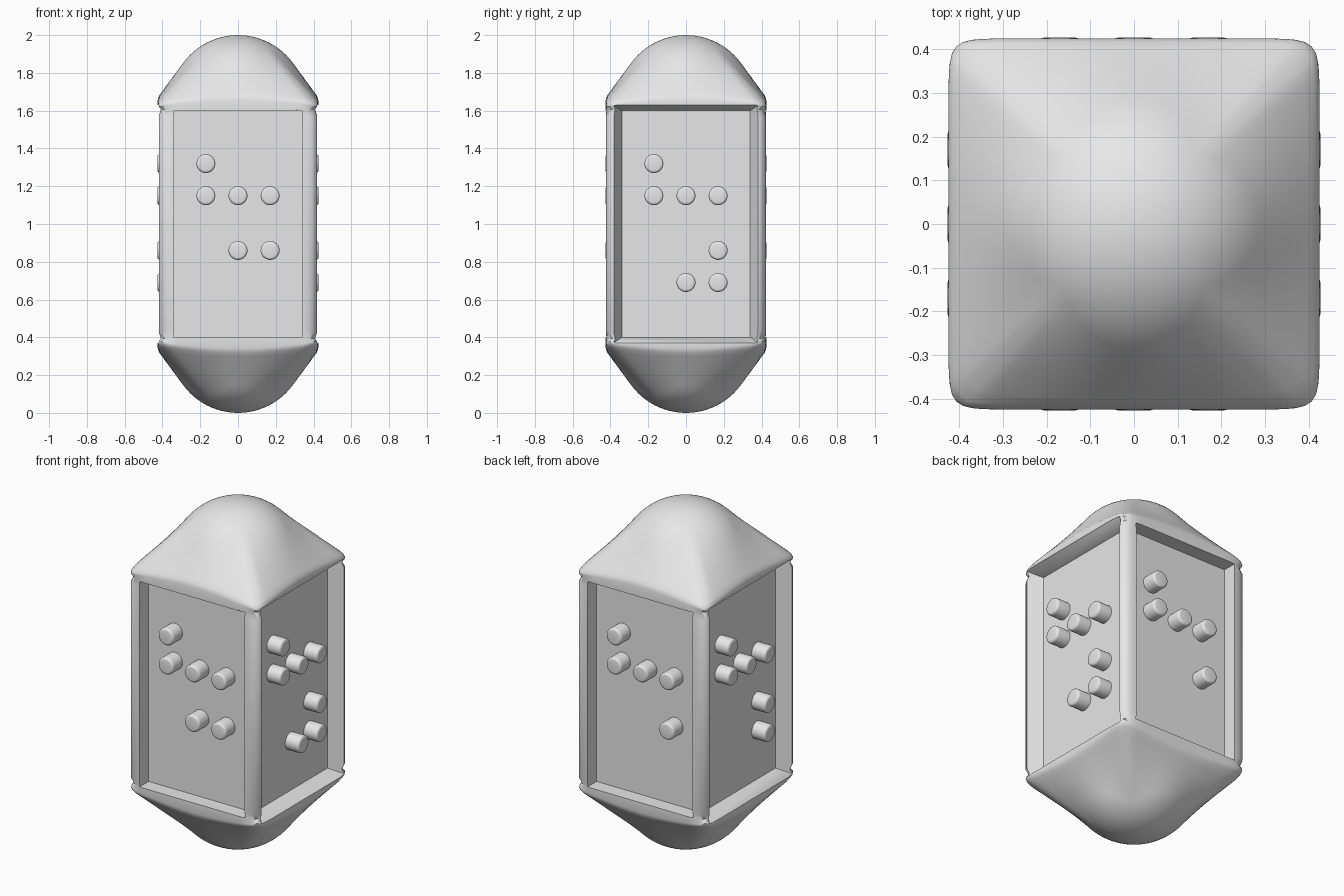
import bpy, bmesh, math
from mathutils import Matrix, Vector

cube = bpy.data.objects.get("Cube")
if cube:
    bpy.data.objects.remove(cube, do_unlink=True)

grey = bpy.data.materials.new("plain_grey")
grey.use_nodes = True
grey.diffuse_color = (0.8, 0.8, 0.8, 1)
grey.node_tree.nodes["Principled BSDF"].inputs["Base Color"].default_value = (0.8, 0.8, 0.8, 1)

HALF = 0.425      # half width of the body
PANEL = 0.34      # panel depth and half width
SPHERE = 0.36     # radius of the domed ends
STEPS = 192


def finish(name, bm):
    mesh = bpy.data.meshes.new(name)
    bmesh.ops.recalc_face_normals(bm, faces=bm.faces)
    bm.to_mesh(mesh)
    bm.free()
    mesh.materials.append(grey)
    obj = bpy.data.objects.new(name, mesh)
    bpy.context.collection.objects.link(obj)
    return obj


def activate(obj):
    bpy.ops.object.select_all(action='DESELECT')
    obj.select_set(True)
    bpy.context.view_layer.objects.active = obj


def half_profile(angle):
    """Radius and height from the dome top down to the post, in one direction."""
    c, s = abs(math.cos(angle)), abs(math.sin(angle))
    radius = HALF / (c ** 16 + s ** 16) ** (1 / 16)
    ratio = min(c, s) / max(c, s)
    corner = max(0, (ratio - 0.75) / 0.25)
    rim = 1.67 - 0.035 * ratio ** 2
    centre = 2 - SPHERE
    # the slope leaves the sphere where it is tangent to it
    reach = math.hypot(radius, rim - centre)
    turn = math.atan2(radius, rim - centre) - math.acos(SPHERE / reach)
    points = []
    for k in range(1, 13):
        a = turn * k / 12
        points.append((SPHERE * math.sin(a), centre + SPHERE * math.cos(a)))
    r0, z0 = points[-1]
    for t in (0.3, 0.6, 0.85, 0.95):
        points.append((r0 + (radius - r0) * t, z0 + (rim - z0) * t))
    # rounded rim, then a small groove above each corner post
    points.append((radius - 0.003, rim - 0.002))
    points.append((radius, rim - 0.014))
    points.append((radius - 0.02 * corner, 1.605))
    points.append((radius, 1.57))
    return points


# body: square middle blending into domes at both ends
bm = bmesh.new()
columns = []
for i in range(STEPS):
    a = 2 * math.pi * i / STEPS
    upper = half_profile(a)
    full = upper + [(r, 2 - z) for r, z in reversed(upper)]
    columns.append([bm.verts.new((r * math.cos(a), r * math.sin(a), z)) for r, z in full])
top, bottom = bm.verts.new((0, 0, 2)), bm.verts.new((0, 0, 0))
for i, left in enumerate(columns):
    right = columns[(i + 1) % STEPS]
    bm.faces.new((top, left[0], right[0]))
    bm.faces.new((bottom, right[-1], left[-1]))
    for j in range(len(left) - 1):
        bm.faces.new((left[j], left[j + 1], right[j + 1], right[j]))
body = finish("body", bm)


def recess_cutter(turn, flare_side, flare_height):
    """Block that opens outwards from the panel rectangle."""
    bm = bmesh.new()
    bmesh.ops.create_cube(bm, size=2)
    for v in bm.verts:
        outer = v.co.y < 0
        grow = 1.4 if outer else 0
        v.co = Vector((v.co.x * (PANEL + flare_side * grow),
                       -PANEL - 0.085 * grow,
                       1 + v.co.z * (0.6 + flare_height * grow)))
    bm.transform(Matrix.Rotation(turn, 4, 'Z'))
    cutter = finish("recess_cutter", bm)
    cutter.hide_render = True
    return cutter


# recessed panels: straight on front and back, flared on the two sides
for quarter in range(4):
    flared = quarter % 2
    cutter = recess_cutter(quarter * math.pi / 2, 0.045 * flared, 0.03 * flared)
    activate(body)
    cut = body.modifiers.new("recess", 'BOOLEAN')
    cut.operation = 'DIFFERENCE'
    cut.solver = 'EXACT'
    cut.object = cutter
    bpy.ops.object.modifier_apply(modifier=cut.name)
    bpy.data.objects.remove(cutter, do_unlink=True)
activate(body)
bpy.ops.object.shade_smooth_by_angle(angle=math.radians(52))

# raised studs: column and height on each panel
GAP = 0.17
shared = [(-1, 1.32), (-1, 1.15), (0, 1.15), (1, 1.15), (1, 0.86)]
layouts = {
    "front": shared + [(0, 0.86)],
    "left": shared + [(0, 0.69), (1, 0.69)],
    "back": shared,
    "right": shared + [(1, 0.69)],
}


def studs(name, spots, turn):
    bm = bmesh.new()
    for column, height in spots:
        made = bmesh.ops.create_cone(bm, cap_ends=True, segments=32, radius1=0.05,
                                     radius2=0.05, depth=0.097)
        verts = made["verts"]
        rim = [e for e in bm.edges if all(v in verts and v.co.z > 0.04 for v in e.verts)]
        place = (Matrix.Rotation(turn, 4, 'Z')
                 @ Matrix.Translation((column * GAP, -PANEL - 0.0385, height))
                 @ Matrix.Rotation(math.pi / 2, 4, 'X'))
        out = bmesh.ops.bevel(bm, geom=rim, offset=0.014, segments=4, profile=0.5,
                              affect='EDGES')
        moved = {v for v in verts if v.is_valid} | set(out["verts"])
        bmesh.ops.transform(bm, matrix=place, verts=list(moved))
    obj = finish(name, bm)
    activate(obj)
    bpy.ops.object.shade_smooth_by_angle(angle=math.radians(40))


for quarter, (side, spots) in enumerate(layouts.items()):
    studs(side + "_studs", spots, quarter * math.pi / 2)
